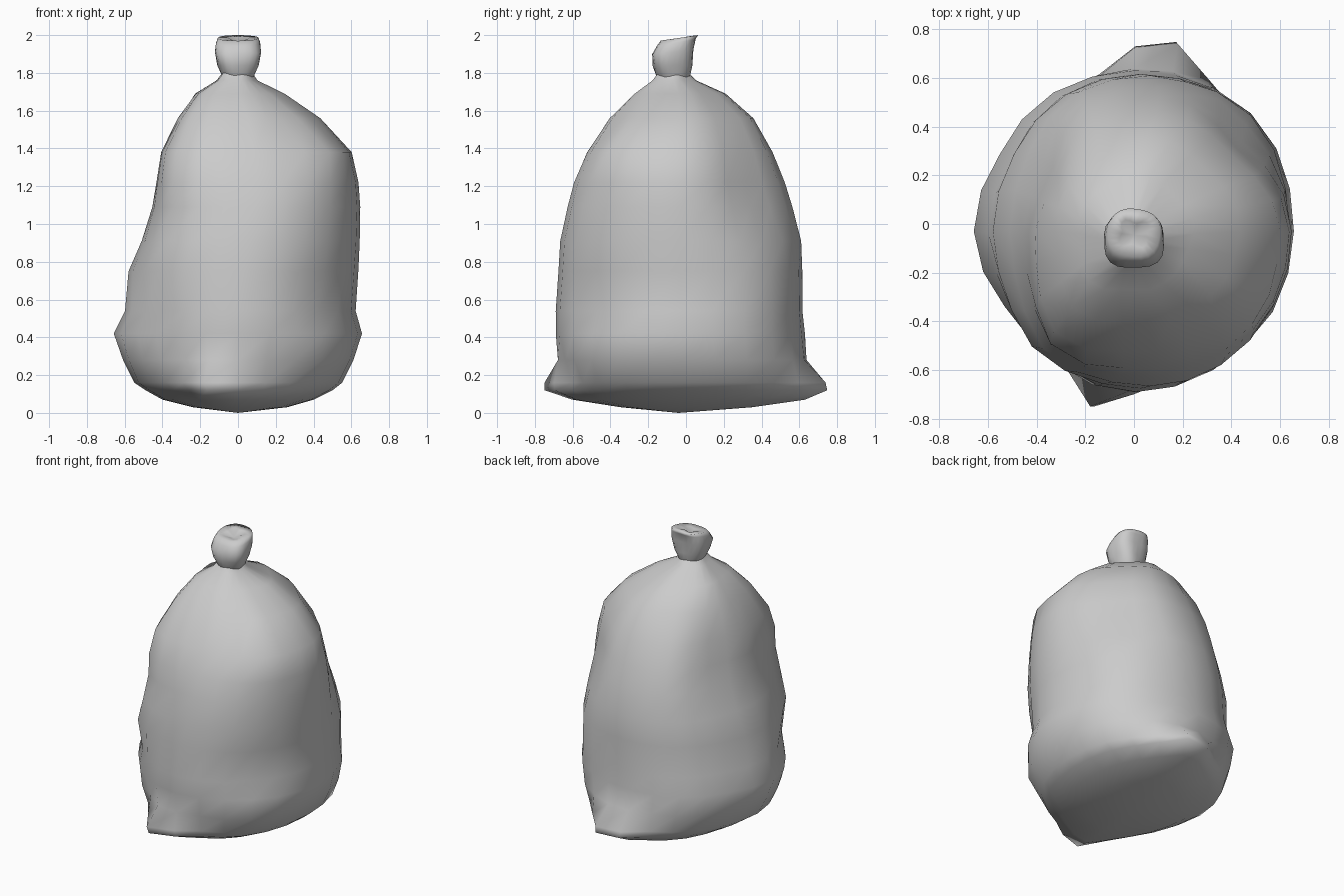
import bpy, bmesh
from math import sin, cos, radians, exp, tau

SEGS = 24


def bell(d, width):
    return exp(-(d / width) ** 2)


def angle_gap(a, b):
    return (a - b + 180) % 360 - 180


def loft(name, rings, bottom=None, top=None):
    """Skin stacked rings of points, with optional fan caps."""
    bm = bmesh.new()
    rows = [[bm.verts.new(p) for p in ring] for ring in rings]
    for lo, hi in zip(rows, rows[1:]):
        for i in range(SEGS):
            j = (i + 1) % SEGS
            bm.faces.new((lo[i], lo[j], hi[j], hi[i]))
    for tip, row in ((bottom, rows[0]), (top, rows[-1])):
        if tip:
            v = bm.verts.new(tip)
            for i in range(SEGS):
                bm.faces.new((v, row[i], row[(i + 1) % SEGS]))
    bmesh.ops.recalc_face_normals(bm, faces=bm.faces)
    for f in bm.faces:
        f.smooth = True
    mesh = bpy.data.meshes.new(name)
    bm.to_mesh(mesh)
    bm.free()
    obj = bpy.data.objects.new(name, mesh)
    bpy.context.collection.objects.link(obj)
    return obj


# Bag outline: z, left, right, front, back
BODY = [
    (0.03, -0.24, 0.26, -0.33, 0.33),
    (0.07, -0.40, 0.40, -0.54, 0.57),
    (0.12, -0.49, 0.50, -0.62, 0.62),
    (0.16, -0.55, 0.55, -0.63, 0.62),
    (0.28, -0.61, 0.61, -0.68, 0.64),
    (0.42, -0.66, 0.655, -0.69, 0.63),
    (0.54, -0.60, 0.62, -0.69, 0.615),
    (0.75, -0.58, 0.635, -0.675, 0.615),
    (0.91, -0.51, 0.645, -0.665, 0.61),
    (1.09, -0.455, 0.65, -0.625, 0.565),
    (1.22, -0.435, 0.64, -0.59, 0.525),
    (1.38, -0.41, 0.595, -0.52, 0.46),
    (1.56, -0.325, 0.43, -0.41, 0.35),
    (1.69, -0.23, 0.24, -0.28, 0.20),
    (1.76, -0.115, 0.10, -0.18, 0.05),
    (1.80, -0.085, 0.075, -0.15, 0.01),
]
# Pulled-out bottom corners: angle, z, angle width, z width, amount
EARS = [(-103, 0.135, 15, 0.08, 0.165), (79, 0.135, 18, 0.08, 0.165)]
# Soft creases and bulges in the plastic
FOLDS = [
    (-132, 1.30, 22, 0.32, 0.10), (152, 1.30, 18, 0.25, -0.05),
    (-133, 0.84, 18, 0.16, 0.03), (128, 1.15, 20, 0.28, 0.045),
    (45, 1.20, 25, 0.30, -0.08), (42, 0.62, 25, 0.22, 0.055),
    (40, 0.20, 22, 0.12, 0.04), (-135, 0.42, 22, 0.18, -0.045),
    (-42, 1.40, 16, 0.14, 0.055), (-58, 1.58, 14, 0.11, -0.05),
    (-5, 1.40, 18, 0.12, 0.01), (150, 0.45, 16, 0.3, -0.025),
    (-155, 0.45, 14, 0.3, -0.02), (-75, 0.24, 12, 0.07, -0.03),
    (105, 0.28, 14, 0.10, -0.02), (-118, 0.28, 9, 0.10, -0.03),
    (-45, 0.52, 14, 0.12, -0.03), (-40, 0.32, 16, 0.10, 0.03),
]


def body_ring(z, left, right, front, back):
    pts = []
    for i in range(SEGS):
        deg = 360 * i / SEGS
        a = radians(deg)
        push = sum(amt * bell(angle_gap(deg, ang), aw) * bell(z - fz, zw)
                   for ang, fz, aw, zw, amt in EARS + FOLDS)
        # gathered pleats close to the tie
        push += 0.014 * sin(5 * a + 0.6) * bell(z - 1.64, 0.12)
        x = (left + right) / 2 + ((right - left) / 2 + push) * cos(a)
        y = (front + back) / 2 + ((back - front) / 2 + push) * sin(a)
        pts.append((x, y, z))
    return pts


loft("bag_body", [body_ring(*row) for row in BODY], bottom=(0, -0.04, 0))

# Twisted tied top: z, x radius, y radius, y centre, tilt, pleat depth
NECK = [
    (1.75, 0.07, 0.07, -0.065, 0.0, 0.0),
    (1.79, 0.088, 0.092, -0.068, 0.0, 0.004),
    (1.84, 0.112, 0.108, -0.072, 0.0, 0.008),
    (1.91, 0.130, 0.116, -0.070, 0.01, 0.008),
    (1.96, 0.122, 0.108, -0.052, 0.02, 0.006),
    (1.985, 0.110, 0.102, -0.036, 0.015, 0.004),
    (1.98, 0.06, 0.055, -0.04, 0.012, 0.012),
]


def neck_ring(z, rx, ry, cy, tilt, pleat):
    pts = []
    for i in range(SEGS):
        a = tau * i / SEGS
        w = pleat * sin(4 * a + 9 * z)
        pts.append(((rx + w) * cos(a), cy + (ry + w) * sin(a),
                    z + tilt * sin(a)))
    return pts


loft("tied_neck", [neck_ring(*row) for row in NECK], top=(0, -0.045, 1.955))
